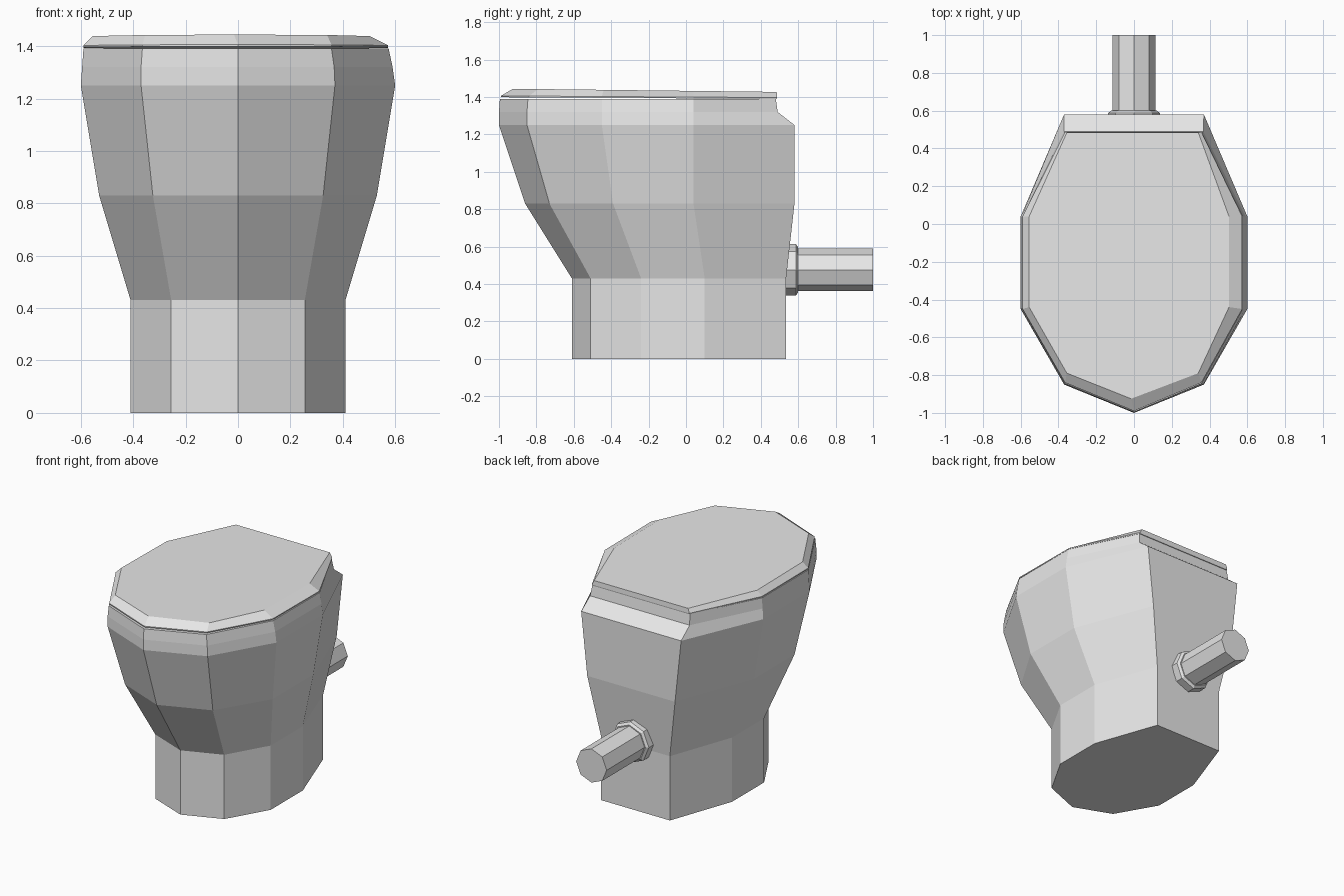
import bpy
import bmesh
import math

cube = bpy.data.objects.get("Cube")
if cube:
    bpy.data.objects.remove(cube, do_unlink=True)

ceramic = bpy.data.materials.new("white_ceramic")
ceramic.use_nodes = True
ceramic.diffuse_color = (0.8, 0.8, 0.8, 1)
ceramic.node_tree.nodes["Principled BSDF"].inputs["Base Color"].default_value = (0.8, 0.8, 0.8, 1)


def loft(name, rings):
    """Skin a stack of equal-length rings into a closed flat-shaded solid."""
    bm = bmesh.new()
    loops = [[bm.verts.new(p) for p in ring] for ring in rings]
    count = len(loops[0])
    for low, high in zip(loops, loops[1:]):
        for i in range(count):
            j = (i + 1) % count
            bm.faces.new((low[i], low[j], high[j], high[i]))
    bm.faces.new(loops[0][::-1])
    bm.faces.new(loops[-1])
    bmesh.ops.recalc_face_normals(bm, faces=bm.faces)
    mesh = bpy.data.meshes.new(name)
    bm.to_mesh(mesh)
    bm.free()
    mesh.materials.append(ceramic)
    obj = bpy.data.objects.new(name, mesh)
    bpy.context.collection.objects.link(obj)
    return obj


def outline(z, left, right, corner_left, corner_right, ys, nose_x=0, tilt=0):
    """Nine-sided plan: pointed nose, two straight sides, flat back."""
    nose, front, mid, rear, back = ys
    plan = [(nose_x, nose), (corner_left, front), (left, mid), (left, rear),
            (corner_left, back), (-corner_right, back), (-right, rear),
            (-right, mid), (-corner_right, front)]
    return [(x, y, z + tilt * y) for x, y in plan]


def even(z, side, corner, ys):
    return outline(z, side, side, corner, corner, ys)


# Pedestal and bowl
foot = (-0.61, -0.51, -0.24, 0.10, 0.535)
rim = (-1.0, -0.85, -0.45, 0.04, 0.58)
loft("bowl", [
    even(0, 0.41, 0.255, foot),
    even(0.43, 0.41, 0.255, foot),
    even(0.83, 0.53, 0.325, (-0.86, -0.73, -0.39, 0.04, 0.58)),
    even(1.25, 0.60, 0.37, rim),
    outline(1.32, 0.59, 0.595, 0.367, 0.37, (-1.0, -0.85, -0.45, 0.04, 0.49)),
    outline(1.39, 0.575, 0.59, 0.357, 0.365, (-0.995, -0.845, -0.45, 0.04, 0.48)),
])

# Bevelled lid, very slightly lower at the back
loft("lid", [
    outline(1.393, 0.573, 0.59, 0.357, 0.365, (-0.99, -0.84, -0.45, 0.04, 0.485), tilt=-0.006),
    outline(1.40, 0.573, 0.59, 0.357, 0.365, (-0.99, -0.84, -0.45, 0.04, 0.487), tilt=-0.006),
    outline(1.433, 0.503, 0.555, 0.34, 0.355, (-0.925, -0.79, -0.44, 0.04, 0.485),
            nose_x=-0.015, tilt=-0.012),
])


def octagon(y, radius):
    return [(radius * math.cos(math.tau * i / 8), y, 0.476 + radius * math.sin(math.tau * i / 8))
            for i in range(8)]


# Waste pipe and its collar
loft("waste_pipe", [octagon(0.50, 0.113), octagon(1.0, 0.113)])
loft("pipe_collar", [octagon(0.50, 0.137), octagon(0.588, 0.137), octagon(0.60, 0.12)])
